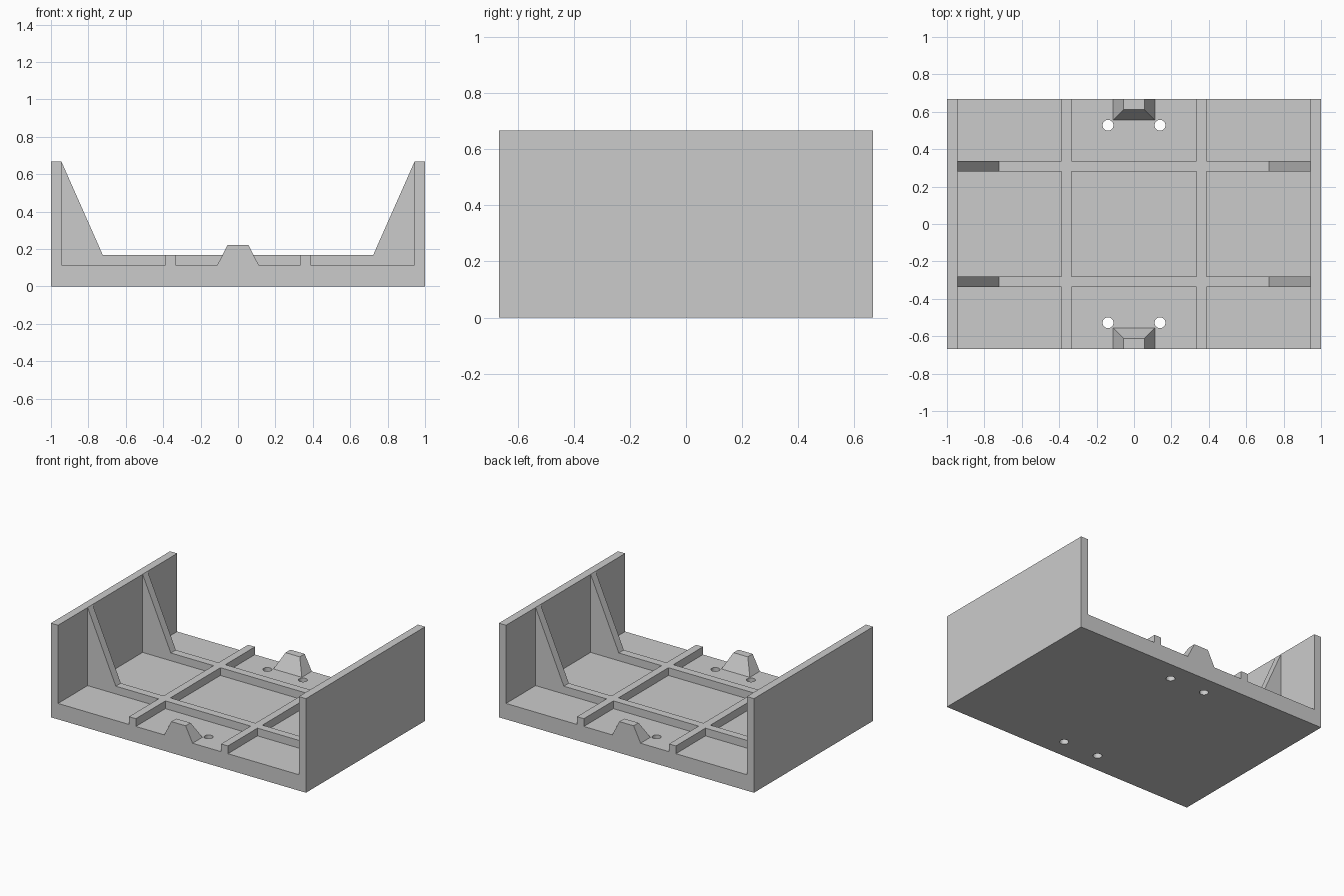
import bpy, bmesh
from math import pi

# Overall dimensions
HALF_Y, TOP, FLOOR, RIB_TOP = 0.667, 0.667, 0.113, 0.168
WALL_IN = 0.944

cube = bpy.data.objects.get("Cube")
if cube:
    bpy.data.objects.remove(cube, do_unlink=True)

grey = bpy.data.materials.new("light grey")
grey.use_nodes = True
grey.diffuse_color = (0.6, 0.6, 0.6, 1)
grey.node_tree.nodes["Principled BSDF"].inputs["Base Color"].default_value = (0.6, 0.6, 0.6, 1)


def finish(name, bm):
    bmesh.ops.recalc_face_normals(bm, faces=bm.faces)
    mesh = bpy.data.meshes.new(name)
    bm.to_mesh(mesh)
    bm.free()
    mesh.materials.append(grey)
    obj = bpy.data.objects.new(name, mesh)
    bpy.context.collection.objects.link(obj)
    return obj


def extrude_profile(name, half_profile, y0, y1):
    """Mirror a half profile in x and extrude it along y."""
    points = half_profile + [(-x, z) for x, z in reversed(half_profile)]
    bm = bmesh.new()
    face = bm.faces.new([bm.verts.new((x, y0, z)) for x, z in points])
    out = bmesh.ops.extrude_face_region(bm, geom=[face])
    verts = [v for v in out["geom"] if isinstance(v, bmesh.types.BMVert)]
    bmesh.ops.translate(bm, verts=verts, vec=(0, y1 - y0, 0))
    return finish(name, bm)


def box(name, x0, x1, y0, y1, z0, z1):
    bm = bmesh.new()
    bmesh.ops.create_cube(bm, size=1)
    bmesh.ops.scale(bm, verts=bm.verts, vec=(x1 - x0, y1 - y0, z1 - z0))
    bmesh.ops.translate(bm, verts=bm.verts,
                        vec=((x0 + x1) / 2, (y0 + y1) / 2, (z0 + z1) / 2))
    return finish(name, bm)


# Floor and side walls in one U-shaped tray
tray = extrude_profile("tray", [(1, 0), (1, TOP), (WALL_IN, TOP), (WALL_IN, FLOOR)],
                       -HALF_Y, HALF_Y)

# Four round holes through the floor
bm = bmesh.new()
for sx in (-1, 1):
    for sy in (-1, 1):
        made = bmesh.ops.create_cone(bm, cap_ends=True, segments=32,
                                     radius1=0.029, radius2=0.029, depth=0.5)
        bmesh.ops.translate(bm, verts=made["verts"], vec=(sx * 0.139, sy * 0.528, 0.05))
cutter = finish("hole_cutter", bm)
cutter.hide_render = True
cut = tray.modifiers.new("holes", 'BOOLEAN')
cut.operation, cut.solver, cut.object = 'DIFFERENCE', 'EXACT', cutter
bpy.context.view_layer.objects.active = tray
bpy.ops.object.modifier_apply(modifier=cut.name)
bpy.data.objects.remove(cutter, do_unlink=True)

# Cross ribs that rise into sloped gussets at the walls
RIB_IN, RIB_OUT = 0.28, 0.336
rib_profile = [(WALL_IN, FLOOR), (WALL_IN, TOP), (0.723, RIB_TOP)]
extrude_profile("front_cross_rib", rib_profile, -RIB_OUT, -RIB_IN)
extrude_profile("back_cross_rib", rib_profile, RIB_IN, RIB_OUT)

# Lengthwise ribs, in pieces between the cross ribs
spans = {"front": (-HALF_Y, -RIB_OUT), "middle": (-RIB_IN, RIB_IN), "back": (RIB_OUT, HALF_Y)}
for side, x0, x1 in (("left", 0.334, 0.388), ("right", -0.388, -0.334)):
    for part, (y0, y1) in spans.items():
        box(f"{side}_{part}_long_rib", x0, x1, y0, y1, FLOOR, RIB_TOP)

# Tapered lugs, flush with the open edges
for name, s in (("front_lug", -1), ("back_lug", 1)):
    bm = bmesh.new()
    for half_x, inner_y, z in ((0.111, 0.556, FLOOR), (0.056, 0.612, 0.222)):
        for x in (-half_x, half_x):
            for y in (inner_y, HALF_Y):
                bm.verts.new((x, s * y, z))
    bmesh.ops.convex_hull(bm, input=bm.verts)
    bmesh.ops.dissolve_limit(bm, angle_limit=pi / 180, verts=bm.verts, edges=bm.edges)
    finish(name, bm)
